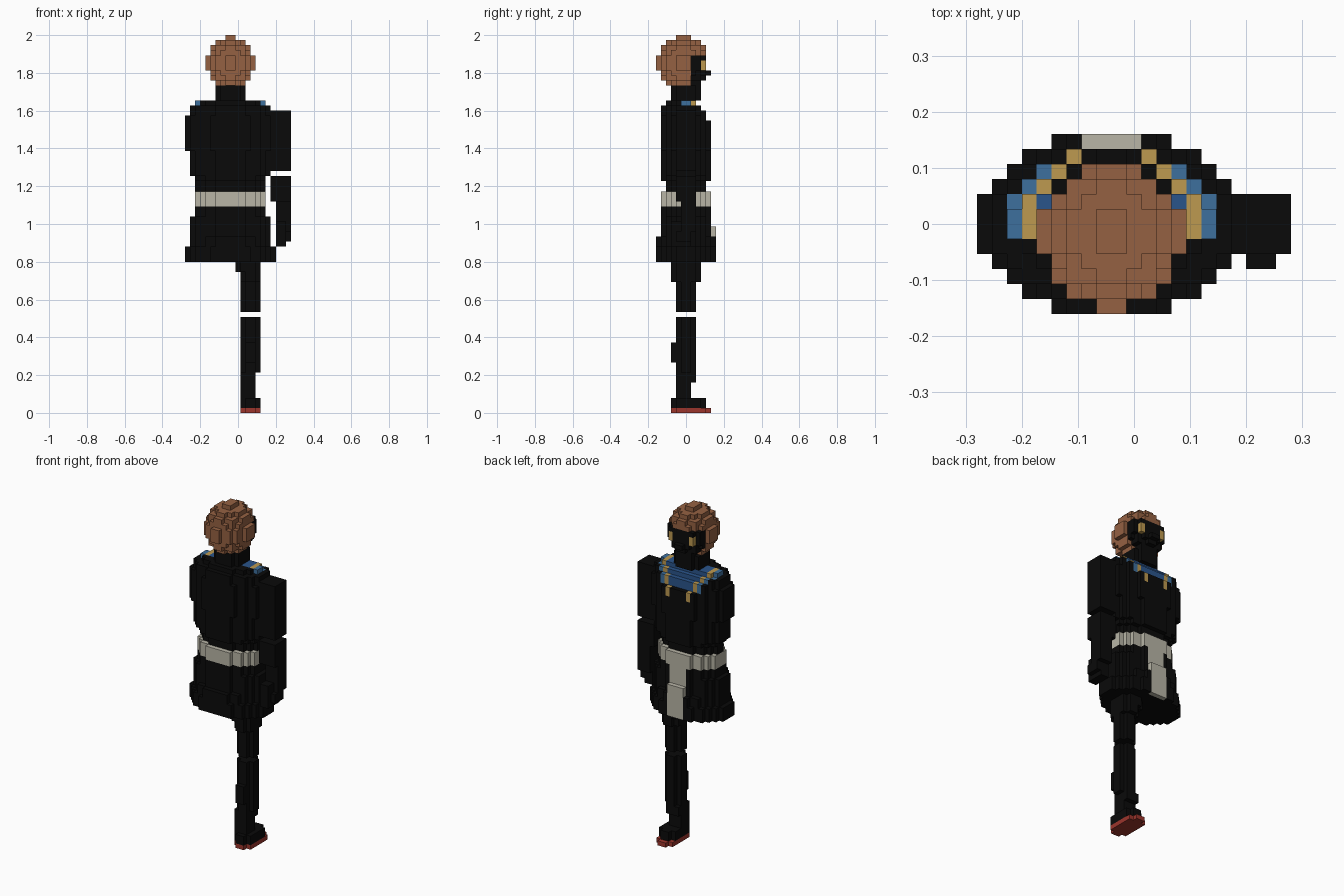
import bpy
import bmesh
from mathutils import Vector

if "Cube" in bpy.data.objects:
    bpy.data.objects.remove(bpy.data.objects["Cube"])

U = 2 / 75                                  # size of one block
ORIGIN = Vector((-10.5 * U, -6 * U, 0))     # corner of the block grid
CX, CY = 9, 6                               # body axis in blocks

COLOURS = {
    "black": (0.003, 0.003, 0.003),
    "brown_hair": (0.30, 0.12, 0.055),
    "grey_cloth": (0.48, 0.46, 0.38),
    "gold": (0.51, 0.32, 0.08),
    "light_blue": (0.048, 0.16, 0.34),
    "dark_blue": (0.023, 0.09, 0.26),
    "red": (0.33, 0.035, 0.025),
}
MATS = {}
for name, rgb in COLOURS.items():
    mat = bpy.data.materials.new(name)
    mat.use_nodes = True
    mat.diffuse_color = (*rgb, 1)
    bsdf = mat.node_tree.nodes["Principled BSDF"]
    bsdf.inputs["Base Color"].default_value = (*rgb, 1)
    bsdf.inputs["Roughness"].default_value = 0.8
    MATS[name] = mat


def box(x, y, z):
    """All block cells in three (start, end) ranges."""
    return {(i, j, k) for i in range(*x) for j in range(*y) for k in range(*z)}


def column(x, y, z):
    """Cells of an upright elliptical column that fills the ranges."""
    cx, cy = sum(x) / 2, sum(y) / 2
    a, b = (x[1] - x[0]) / 2, (y[1] - y[0]) / 2
    return {c for c in box(x, y, z)
            if ((c[0] + 0.5 - cx) / a) ** 2 + ((c[1] + 0.5 - cy) / b) ** 2 <= 1}


def body(a, b, z):
    """A column centred on the body axis."""
    return column((CX - a, CX + a), (CY - b, CY + b), z)


def build(name, cells, paint):
    """Skin the cells with outer block faces; paint is a colour or a rule."""
    rule = paint if callable(paint) else lambda x, y, z: paint
    bm = bmesh.new()
    verts, used = {}, []

    def corner(p):
        if p not in verts:
            verts[p] = bm.verts.new(ORIGIN + Vector(p) * U)
        return verts[p]

    for cell in sorted(cells):
        colour = rule(*cell)
        if colour not in used:
            used.append(colour)
        for axis in range(3):
            for side in (0, 1):
                near = list(cell)
                near[axis] += 2 * side - 1
                if tuple(near) in cells:
                    continue
                ring = []
                for s, t in ((0, 0), (1, 0), (1, 1), (0, 1)):
                    p = list(cell)
                    p[axis] += side
                    p[(axis + 1) % 3] += s
                    p[(axis + 2) % 3] += t
                    ring.append(corner(tuple(p)))
                face = bm.faces.new(ring if side else ring[::-1])
                face.material_index = used.index(colour)
    mesh = bpy.data.meshes.new(name)
    bm.to_mesh(mesh)
    bm.free()
    for colour in used:
        mesh.materials.append(MATS[colour])
    obj = bpy.data.objects.new(name, mesh)
    bpy.context.collection.objects.link(obj)
    return obj


def across(x):
    """Blocks away from the body's middle plane."""
    return x - CX if x >= CX else CX - 1 - x


# Head: rounded hair with the face cut into its front
def in_head(x, y, z):
    return (((x + 0.5 - CX) / 4.75) ** 2
            + ((y - 5) ** 2 + (z - 69) ** 2) / 26.5) <= 1


def head_paint(x, y, z):
    if y == 9 and z in (68, 69) and across(x) == 2:
        return "gold"
    return "black" if y >= 7 and z < 71 else "brown_hair"


head = {c for c in box((4, 14), (0, 10), (64, 75)) if in_head(*c)}
build("head", head, head_paint)
build("nose", box((8, 10), (10, 11), (67, 68)), "black")
build("neck", column((6, 12), (3, 9), (62, 65)) | box((7, 11), (7, 9), (63, 66)),
      "black")


# Jacket: stacked elliptical layers with a stepped collar on the chest
def collar_paint(x, y, z):
    band = across(x) + max(0, y - 7)
    if y == 10:
        return "gold" if across(x) == 2 and z in (56, 57) else "black"
    if z < 58 or y < 5 or band > 6:
        return "black"
    return {6: "light_blue", 5: "gold"}.get(band, "dark_blue")


jacket = (body(7, 4, (44, 46)) | body(7, 5, (46, 47)) | body(8, 5, (47, 52))
          | body(9, 5, (52, 59)) | body(8, 5, (59, 61)) | body(7, 4, (61, 62)))
front_limit = {58: 10, 59: 10, 60: 9, 61: 8}
jacket = {c for c in jacket if c[1] < front_limit.get(c[2], 12)}
build("jacket", jacket, collar_paint)

# Skirt flaring to the hem
skirt = (body(9, 6, (30, 33)) | body(8, 6, (33, 35))
         | body(8, 5, (35, 39)) | body(7, 5, (39, 41)))
strip = box((7, 11), (11, 12), (30, 37)) | box((7, 11), (10, 11), (37, 44))
build("skirt", skirt - strip, "black")

# Belt and its hanging strip
build("belt", body(7, 5, (41, 44)) - strip, "grey_cloth")
build("belt_strip", strip, "grey_cloth")

# Left arm
build("upper_arm", box((17, 21), (4, 8), (48, 60)), "black")
build("forearm", box((17, 21), (4, 8), (42, 47)) | box((18, 21), (5, 8), (36, 42)),
      "black")
build("hand", box((18, 20), (3, 7), (33, 38)) | box((20, 21), (4, 7), (34, 36)),
      "black")

# Left leg, foot and sole
build("thigh", column((10, 15), (3, 9), (28, 30)) | column((11, 15), (3, 9), (26, 28))
      | column((11, 15), (4, 8), (20, 26)), "black")
build("shin", column((11, 15), (4, 8), (8, 19)) | box((12, 14), (3, 4), (10, 14))
      | box((11, 14), (4, 8), (6, 8)) | box((11, 14), (4, 7), (3, 6)), "black")
build("foot", column((11, 15), (3, 10), (1, 3)), "black")
build("sole", column((11, 15), (3, 11), (0, 1)), "red")
